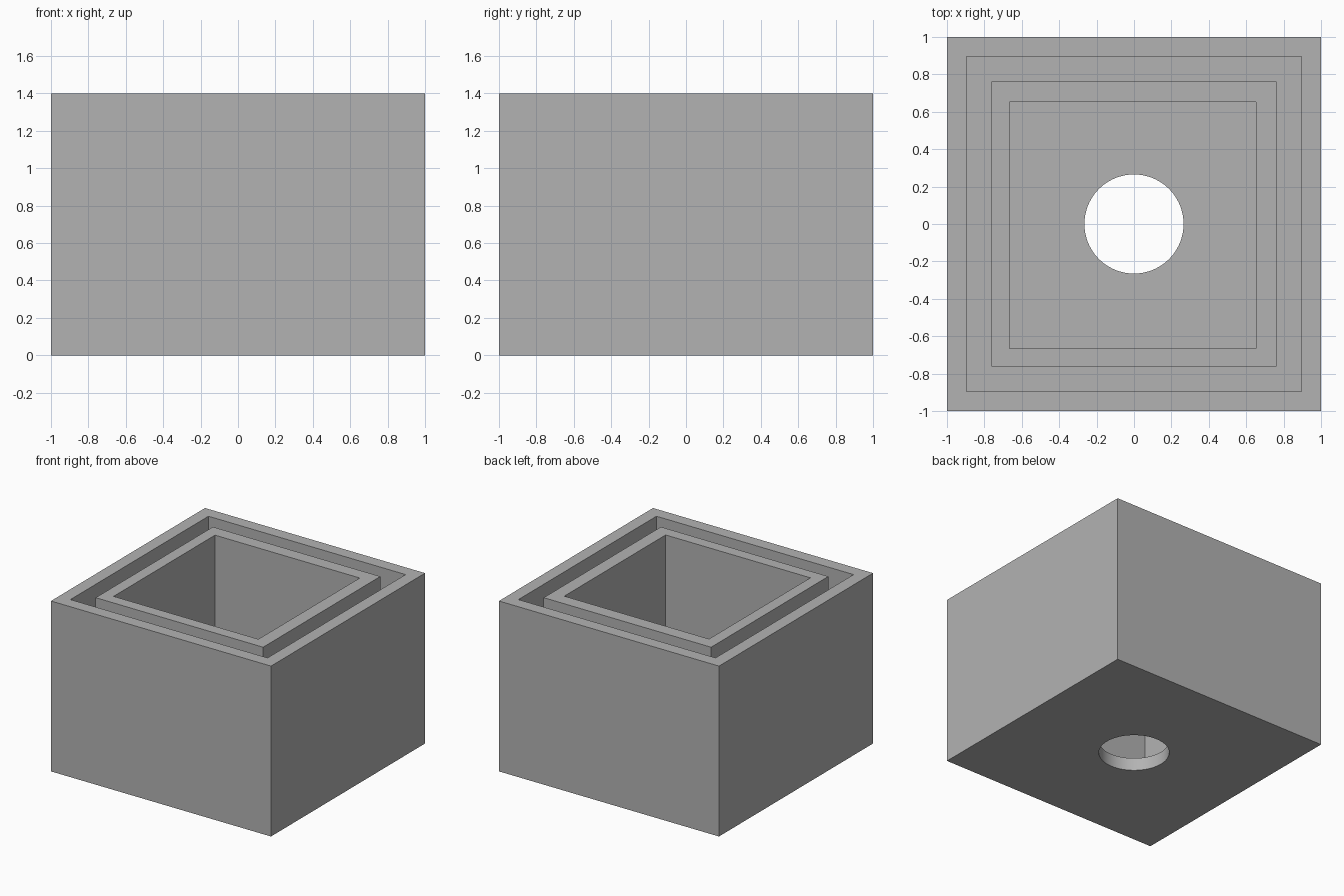
import bpy
import bmesh
import math
from mathutils import Matrix

if "Cube" in bpy.data.objects:
    bpy.data.objects.remove(bpy.data.objects["Cube"])

HEIGHT = 1.4
FLOOR = 0.105
ABOVE = HEIGHT + 0.2

# Plain grey finish
grey = bpy.data.materials.new("plain_grey")
grey.use_nodes = True
colour = (0.45, 0.45, 0.45, 1)
grey.diffuse_color = colour
grey.node_tree.nodes["Principled BSDF"].inputs["Base Color"].default_value = colour


def finish_mesh(name, bm):
    mesh = bpy.data.meshes.new(name)
    bm.to_mesh(mesh)
    bm.free()
    obj = bpy.data.objects.new(name, mesh)
    bpy.context.collection.objects.link(obj)
    mesh.materials.append(grey)
    return obj


def square_block(name, low, high, bottom, top):
    """Block spanning low..high in both x and y."""
    bm = bmesh.new()
    size, mid = high - low, (low + high) / 2
    place = Matrix.Translation((mid, mid, (bottom + top) / 2))
    bmesh.ops.create_cube(bm, size=1, matrix=place @ Matrix.Diagonal((size, size, top - bottom, 1)))
    return finish_mesh(name, bm)


def cylinder(name, radius, bottom, top):
    bm = bmesh.new()
    bmesh.ops.create_cone(bm, cap_ends=True, segments=96, radius1=radius, radius2=radius,
                          depth=top - bottom, matrix=Matrix.Translation((0, 0, (bottom + top) / 2)))
    return finish_mesh(name, bm)


def combine(target, tool, operation):
    """Apply a boolean and discard the tool."""
    tool.hide_render = True
    mod = target.modifiers.new(operation.lower(), "BOOLEAN")
    mod.operation = operation
    mod.solver = "EXACT"
    mod.object = tool
    bpy.context.view_layer.objects.active = target
    bpy.ops.object.modifier_apply(modifier=mod.name)
    bpy.data.objects.remove(tool)


# Outer box, hollowed down to its floor
box = square_block("double_walled_box", -1, 1, 0, HEIGHT)
combine(box, square_block("outer_pocket", -0.896, 0.896, FLOOR, ABOVE), "DIFFERENCE")

# Inner wall standing on the floor, with its slightly offset pocket
combine(box, square_block("inner_wall", -0.761, 0.761, FLOOR / 2, HEIGHT), "UNION")
combine(box, square_block("inner_pocket", -0.665, 0.651, FLOOR, ABOVE), "DIFFERENCE")

# Round drain hole through the floor
combine(box, cylinder("drain_hole", 0.265, -0.1, FLOOR + 0.2), "DIFFERENCE")

# Smooth hole, crisp edges
bpy.ops.object.select_all(action="DESELECT")
box.select_set(True)
bpy.context.view_layer.objects.active = box
bpy.ops.object.shade_smooth_by_angle(angle=math.radians(30))
